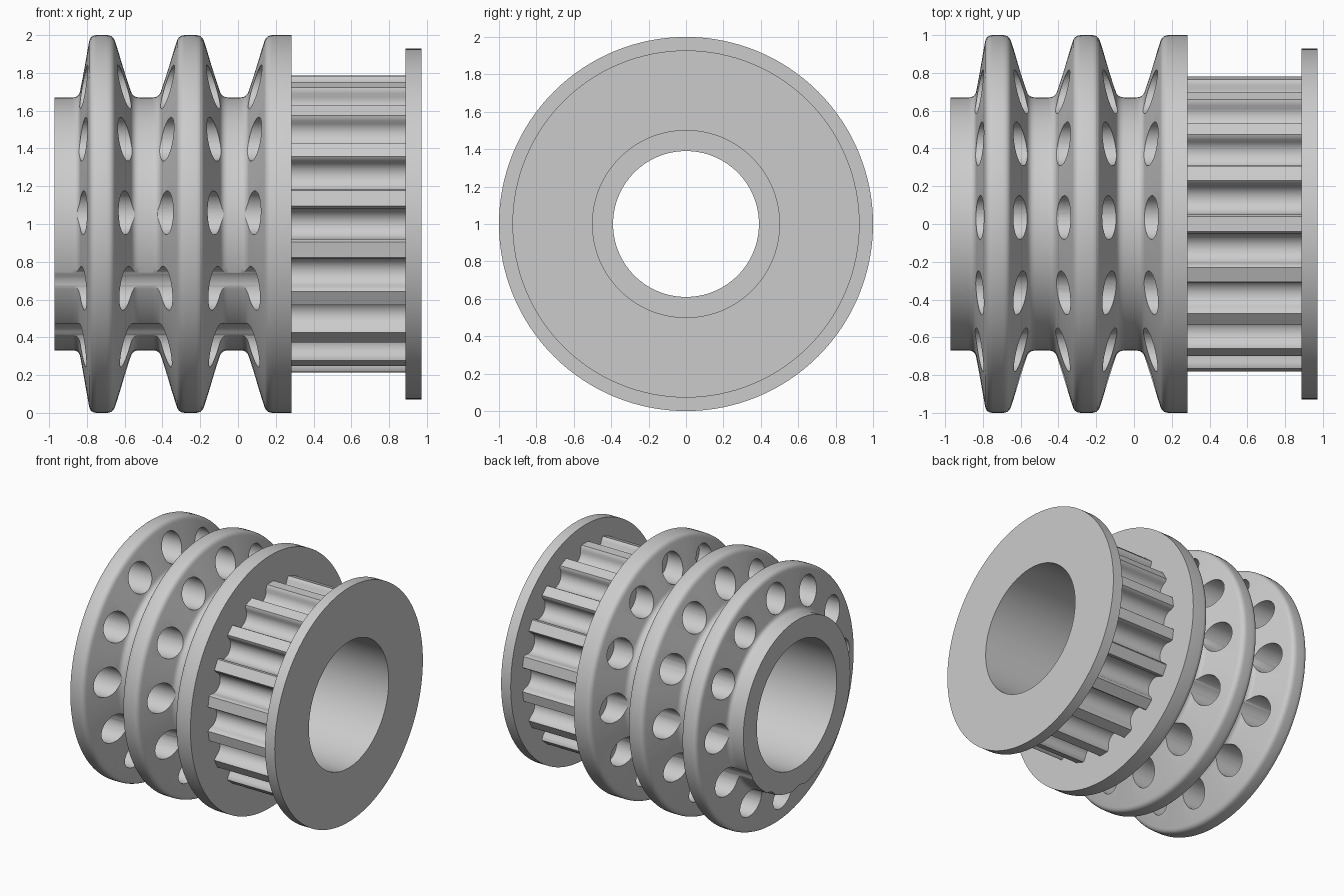
import bpy, bmesh
from math import sin, cos, pi, radians, sqrt
from mathutils import Vector, Matrix

cube = bpy.data.objects.get("Cube")
if cube:
    bpy.data.objects.remove(cube)

AXIS_Z = 1.0
BORE = 0.5
SEGMENTS = 128

grey = bpy.data.materials.new("light_grey")
grey.use_nodes = True
grey.diffuse_color = (0.6, 0.6, 0.6, 1)
grey.node_tree.nodes["Principled BSDF"].inputs["Base Color"].default_value = (0.6, 0.6, 0.6, 1)


def make_object(name, bm):
    bmesh.ops.recalc_face_normals(bm, faces=bm.faces)
    mesh = bpy.data.meshes.new(name)
    bm.to_mesh(mesh)
    bm.free()
    mesh.materials.append(grey)
    obj = bpy.data.objects.new(name, mesh)
    obj.location.z = AXIS_Z
    bpy.context.collection.objects.link(obj)
    return obj


def activate(obj):
    bpy.ops.object.select_all(action='DESELECT')
    obj.select_set(True)
    bpy.context.view_layer.objects.active = obj


def smooth(obj):
    activate(obj)
    bpy.ops.object.shade_smooth_by_angle(angle=radians(30))


def fillet(corners, size, steps=5):
    """Round every corner of an open (x, radius) path except its ends."""
    pts = [Vector(c) for c in corners]
    path = [pts[0]]
    for a, b, c in zip(pts, pts[1:], pts[2:]):
        p, q = b + (a - b).normalized() * size, b + (c - b).normalized() * size
        for i in range(steps + 1):
            t = i / steps
            path.append(p * (1 - t) ** 2 + b * 2 * t * (1 - t) + q * t * t)
    return path + [pts[-1]]


def lathe(name, profile):
    """Turn a closed (x, radius) profile around the x axis."""
    bm = bmesh.new()
    rings = []
    for i in range(SEGMENTS):
        a = 2 * pi * i / SEGMENTS
        rings.append([bm.verts.new((x, r * cos(a), r * sin(a))) for x, r in profile])
    n = len(profile)
    for i in range(SEGMENTS):
        one, two = rings[i], rings[(i + 1) % SEGMENTS]
        for j in range(n):
            k = (j + 1) % n
            bm.faces.new((one[j], one[k], two[k], two[j]))
    return make_object(name, bm)


# Grooved body: hub, three tapered flanges, stepped bore
HUB = 0.67
outer = [(-0.972, HUB), (-0.842, HUB), (-0.782, 1), (-0.661, 1), (-0.557, HUB),
         (-0.418, HUB), (-0.314, 1), (-0.19, 1), (-0.086, HUB), (0.046, HUB),
         (0.15, 1), (0.283, 1)]
bore = [(0.283, BORE), (0.15, BORE), (0.15, 0.39), (-0.15, 0.39), (-0.15, BORE), (-0.972, BORE)]
body = lathe("grooved_body", fillet(outer, 0.034) + bore)

# Ring of axial holes, slightly above the axis so the lower ones nick the hub
bm = bmesh.new()
start, end = -1.1, 0.22
for i in range(12):
    a = radians(2.5 + 30 * i)
    spot = Vector(((start + end) / 2, -0.79 * cos(a), 0.79 * sin(a) + 0.025))
    bmesh.ops.create_cone(bm, cap_ends=True, segments=40, radius1=0.116, radius2=0.116,
                          depth=end - start,
                          matrix=Matrix.Translation(spot) @ Matrix.Rotation(pi / 2, 4, 'Y'))
cutter = make_object("hole_cutter", bm)
cutter.hide_render = True
cut = body.modifiers.new("holes", 'BOOLEAN')
cut.operation = 'DIFFERENCE'
cut.solver = 'EXACT'
cut.object = cutter
activate(body)
bpy.ops.object.modifier_apply(modifier=cut.name)
bpy.data.objects.remove(cutter)
smooth(body)

# Toothed section: round-bottomed grooves between narrow teeth
TEETH, TIP = 18, 0.785
groove = [(-0.096, 0.78), (-0.088, 0.77)]
groove += [(-0.08 * cos(pi * i / 12), 0.752 - 0.08 * sin(pi * i / 12)) for i in range(13)]
groove += [(0.088, 0.77), (0.096, 0.78)]
outline = []
for i in range(TEETH):
    a = 2 * pi * i / TEETH
    for t, r in groove:
        outline.append((-r * cos(a) + t * sin(a), r * sin(a) + t * cos(a)))
    for deg in (8.2, 10, 11.8):
        b = a + radians(deg)
        outline.append((-TIP * cos(b), TIP * sin(b)))
bm = bmesh.new()
loops = []
for x in (0.283, 0.888):
    rim = [bm.verts.new((x, y, z)) for y, z in outline]
    hole = [bm.verts.new((x, y * BORE / sqrt(y * y + z * z), z * BORE / sqrt(y * y + z * z)))
            for y, z in outline]
    loops.append((rim, hole))
(rim1, hole1), (rim2, hole2) = loops
for p, q in ((rim1, rim2), (rim2, hole2), (hole2, hole1), (hole1, rim1)):
    for i in range(len(outline)):
        j = (i + 1) % len(outline)
        bm.faces.new((p[i], p[j], q[j], q[i]))
smooth(make_object("toothed_section", bm))

# Plain end flange
smooth(lathe("end_flange", [(0.888, BORE), (0.888, 0.928), (0.972, 0.928), (0.972, BORE)]))
